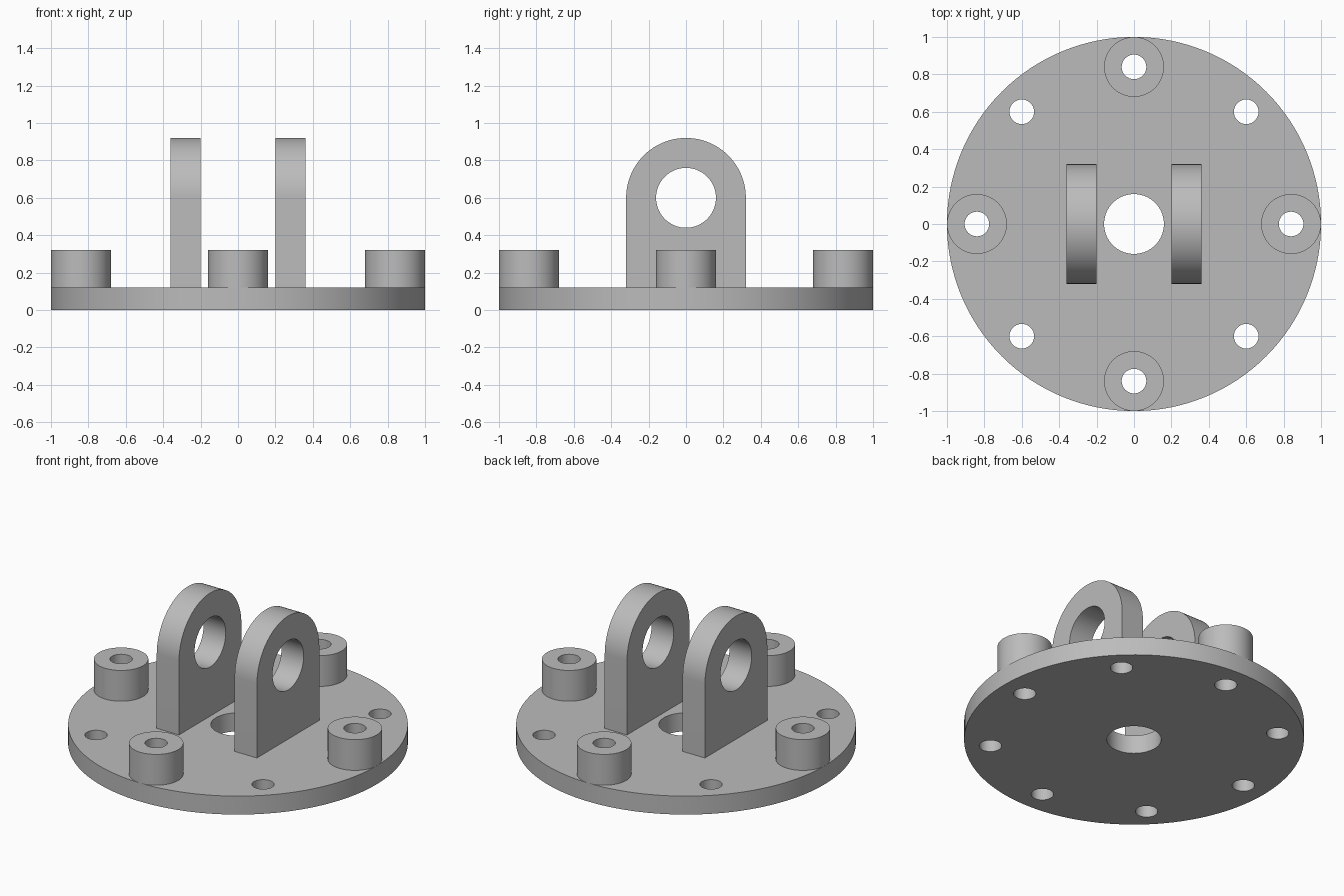
import bpy, bmesh
from math import cos, sin, pi, radians
from mathutils import Matrix, Vector

cube = bpy.data.objects.get("Cube")
if cube:
    bpy.data.objects.remove(cube, do_unlink=True)

steel = bpy.data.materials.new("grey_metal")
steel.use_nodes = True
GREY = (0.5, 0.5, 0.5, 1)
steel.diffuse_color = GREY
steel.node_tree.nodes["Principled BSDF"].inputs["Base Color"].default_value = GREY


def arc(cx, cy, r, n, start=0.0, sweep=2 * pi):
    """Points along an arc; a full circle does not repeat its first point."""
    steps = n if sweep >= 2 * pi else n - 1
    return [(cx + r * cos(start + sweep * i / steps),
             cy + r * sin(start + sweep * i / steps)) for i in range(n)]


def plate(name, outline, holes, thickness, matrix):
    """Flat profile with holes, extruded along its local z and then placed."""
    bm = bmesh.new()
    edges = []
    for loop in [outline] + holes:
        verts = [bm.verts.new((u, v, 0)) for u, v in loop]
        edges += [bm.edges.new((a, b)) for a, b in zip(verts, verts[1:] + verts[:1])]
    bmesh.ops.triangle_fill(bm, use_beauty=True, edges=edges, normal=(0, 0, 1))
    grown = bmesh.ops.extrude_face_region(bm, geom=bm.faces[:], use_keep_orig=True)
    top = [g for g in grown["geom"] if isinstance(g, bmesh.types.BMVert)]
    bmesh.ops.translate(bm, verts=top, vec=(0, 0, thickness))
    bmesh.ops.transform(bm, matrix=matrix, verts=bm.verts[:])
    bmesh.ops.recalc_face_normals(bm, faces=bm.faces[:])
    mesh = bpy.data.meshes.new(name)
    bm.to_mesh(mesh)
    bm.free()
    mesh.materials.append(steel)
    obj = bpy.data.objects.new(name, mesh)
    bpy.context.collection.objects.link(obj)
    bpy.ops.object.select_all(action="DESELECT")
    obj.select_set(True)
    bpy.context.view_layer.objects.active = obj
    bpy.ops.object.shade_smooth_by_angle(angle=radians(30))
    return obj


BASE_H = 0.12
BOLT_R = 0.066
boss_spots = [(0.84, 0), (0, 0.84), (-0.84, 0), (0, -0.84)]
corner_spots = [(x, y) for x in (-0.6, 0.6) for y in (-0.6, 0.6)]

# Round flange with a central bore and eight bolt holes
bolt_holes = [arc(x, y, BOLT_R, 32) for x, y in boss_spots + corner_spots]
plate("base_flange", arc(0, 0, 1, 128), [arc(0, 0, 0.16, 64)] + bolt_holes,
      BASE_H, Matrix())

# Raised tubular bosses around four of the bolt holes
for side, (x, y) in zip(("left", "back", "right", "front"), boss_spots):
    plate(side + "_boss", arc(0, 0, 0.16, 64), [arc(0, 0, BOLT_R, 32)],
          0.2, Matrix.Translation((x, y, BASE_H)))

# Pair of upright clevis lugs with rounded tops and pin holes
lug_outline = [(-0.32, BASE_H), (0.32, BASE_H)] + arc(0, 0.6, 0.32, 49, 0, pi)
upright = Matrix(((0, 0, 1, 0), (1, 0, 0, 0), (0, 1, 0, 0), (0, 0, 0, 1)))
for side, x in (("left", 0.2), ("right", -0.36)):
    plate(side + "_lug", lug_outline, [arc(0, 0.6, 0.16, 64)], 0.16,
          Matrix.Translation(Vector((x, 0, 0))) @ upright)
